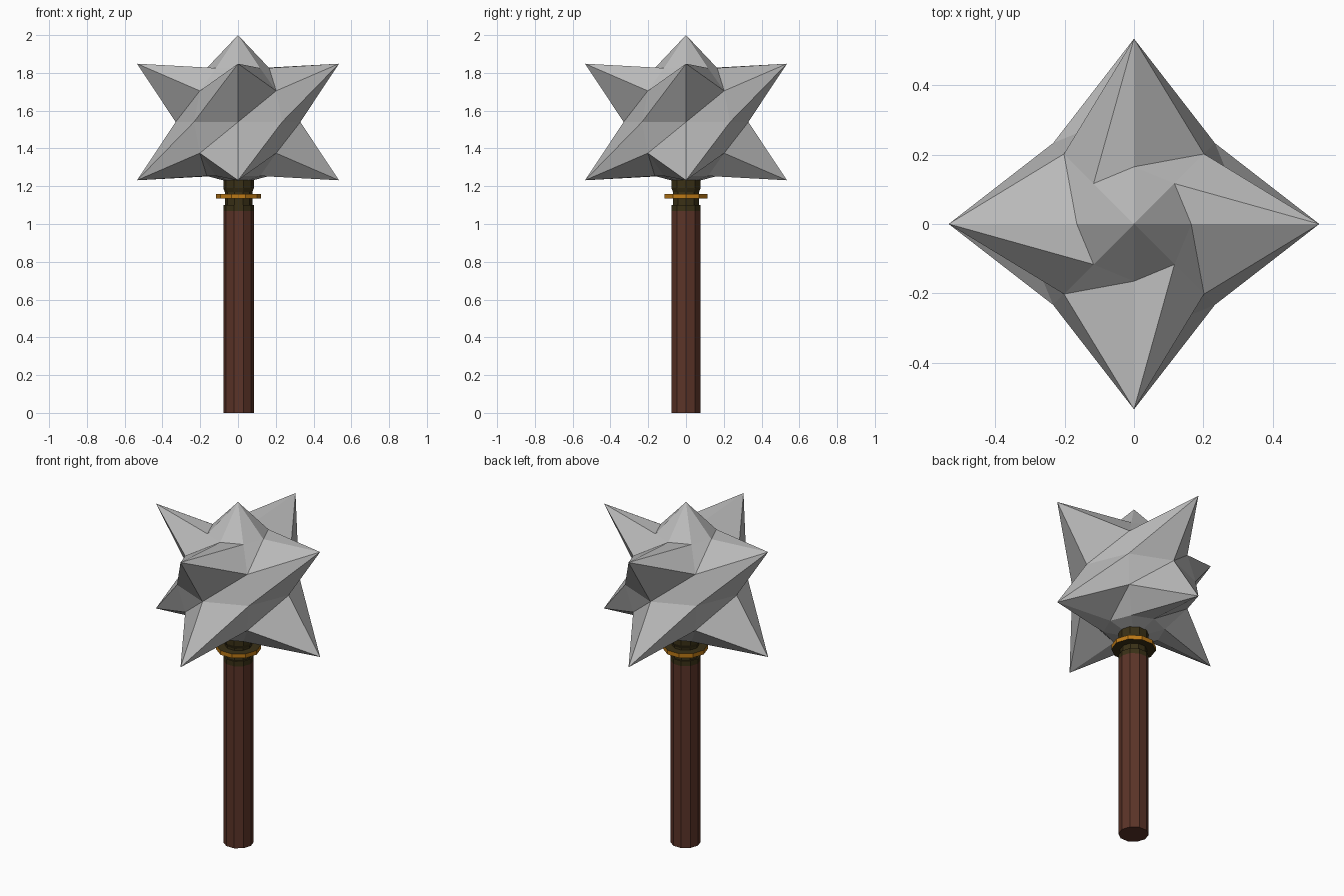
import bpy, bmesh, math
from mathutils import Vector

if "Cube" in bpy.data.objects:
    bpy.data.objects.remove(bpy.data.objects["Cube"])


def material(name, rgb):
    m = bpy.data.materials.new(name)
    m.diffuse_color = (*rgb, 1)
    m.use_nodes = True
    m.node_tree.nodes["Principled BSDF"].inputs["Base Color"].default_value = m.diffuse_color
    return m


STEEL = material("grey steel", (0.50, 0.50, 0.50))
WOOD = material("brown wood", (0.105, 0.034, 0.021))
OLIVE = material("dark olive", (0.042, 0.030, 0.008))
GOLD = material("gold", (0.50, 0.19, 0.008))


def finish(name, bm, mats):
    bmesh.ops.recalc_face_normals(bm, faces=bm.faces)
    me = bpy.data.meshes.new(name)
    bm.to_mesh(me)
    bm.free()
    for m in mats:
        me.materials.append(m)
    ob = bpy.data.objects.new(name, me)
    bpy.context.collection.objects.link(ob)
    return ob


def lathe(name, profile, mats, rule=None, sides=10, cx=0.003):
    """Closed turned part from (radius, z) points, first vertex on +x."""
    bm = bmesh.new()
    rings = [[bm.verts.new((cx + r * math.cos(2 * math.pi * i / sides),
                            r * math.sin(2 * math.pi * i / sides), z))
              for i in range(sides)] for r, z in profile]
    for a, b in zip(rings, rings[1:]):
        for i in range(sides):
            j = (i + 1) % sides
            bm.faces.new((a[i], a[j], b[j], b[i]))
    bm.faces.new(rings[0][::-1])
    bm.faces.new(rings[-1])
    bm.normal_update()
    if rule:
        for f in bm.faces:
            f.material_index = rule(f)
    return finish(name, bm, mats)


# Wooden handle with a dark olive band at its top
lathe("handle", [(0.081, 0), (0.081, 1.07), (0.081, 1.10)], [WOOD, OLIVE],
      lambda f: int(f.calc_center_median().z > 1.075))

# Olive neck between the handle and the head
lathe("neck", [(0.073, 1.09), (0.073, 1.17), (0.081, 1.19), (0.081, 1.30)], [OLIVE])

# Flat guard ring: gold rim, olive upper and lower sides
lathe("guard_ring", [(0.119, 1.135), (0.119, 1.16)], [OLIVE, GOLD],
      lambda f: int(abs(f.normal.z) < 0.5))

# Spiked head: 8 x 6 sphere with every second vertex at 30 degrees pulled out
CENTRE, R, SEG = Vector((0, 0, 1.54)), 0.33, 8
bm = bmesh.new()
rings = []
for lat in (-60, -30, 0, 30, 60):
    la = math.radians(lat)
    ring = []
    for i in range(SEG):
        lo = 2 * math.pi * i / SEG
        r = R * 1.87 if abs(lat) == 30 and i % 2 == 0 else R
        ring.append(bm.verts.new(CENTRE + r * Vector((
            math.cos(la) * math.cos(lo), math.cos(la) * math.sin(lo), math.sin(la)))))
    rings.append(ring)
top = bm.verts.new((0, 0, 2))
bottom = bm.verts.new(CENTRE - Vector((0, 0, R)))
for i in range(SEG):
    j = (i + 1) % SEG
    for a, b in zip(rings, rings[1:]):
        bm.faces.new((a[i], a[j], b[j]))
        bm.faces.new((a[i], b[j], b[i]))
    bm.faces.new((rings[-1][i], rings[-1][j], top))
    bm.faces.new((rings[0][j], rings[0][i], bottom))
finish("spiked_head", bm, [STEEL])
